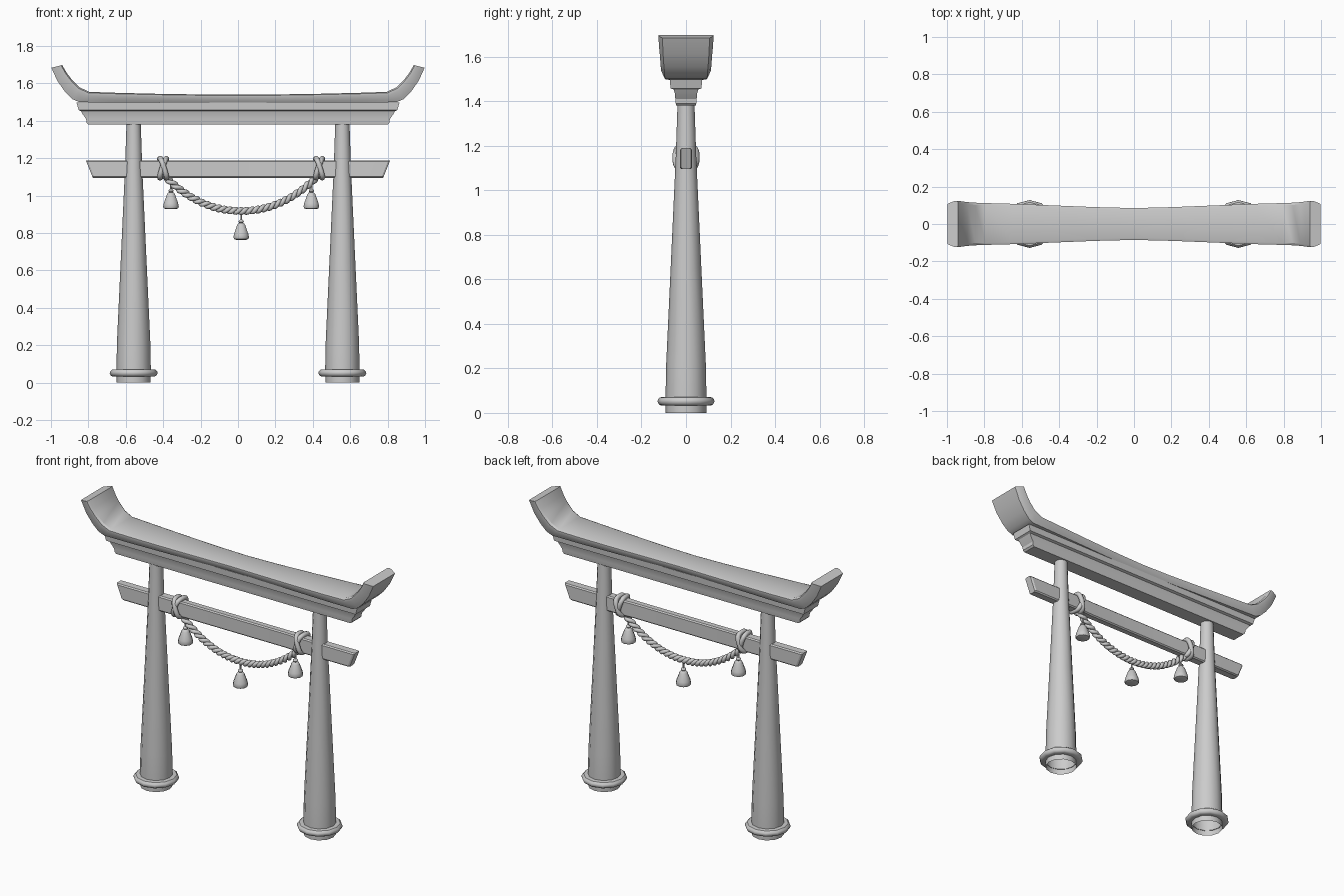
import bpy, bmesh, math
from mathutils import Vector

if "Cube" in bpy.data.objects:
    bpy.data.objects.remove(bpy.data.objects["Cube"])


def finish(name, bm, angle=40):
    bmesh.ops.recalc_face_normals(bm, faces=bm.faces)
    me = bpy.data.meshes.new(name)
    bm.to_mesh(me)
    bm.free()
    ob = bpy.data.objects.new(name, me)
    bpy.context.collection.objects.link(ob)
    bpy.ops.object.select_all(action='DESELECT')
    ob.select_set(True)
    bpy.context.view_layer.objects.active = ob
    bpy.ops.object.shade_smooth_by_angle(angle=math.radians(angle))
    return ob


def loft(name, rings, cap_start=True, cap_end=True, closed=False, angle=40):
    """Skin a list of closed cross-sections."""
    bm = bmesh.new()
    rows = [[bm.verts.new(p) for p in r] for r in rings]
    n = len(rows[0])
    pairs = list(zip(rows, rows[1:]))
    if closed:
        pairs.append((rows[-1], rows[0]))
    for a, b in pairs:
        for i in range(n):
            j = (i + 1) % n
            bm.faces.new((a[i], a[j], b[j], b[i]))
    if not closed:
        if cap_start:
            bm.faces.new(rows[0])
        if cap_end:
            bm.faces.new(rows[-1])
    return finish(name, bm, angle)


def lathe(name, profile, x, z, sides, **kw):
    rings = [[(x + r * math.sin(2 * math.pi * i / sides),
               r * math.cos(2 * math.pi * i / sides), z + h) for i in range(sides)]
             for r, h in profile]
    return loft(name, rings, **kw)


def tube(name, pts, radius, sides=8, closed=False):
    """Round tube along a list of points."""
    pts = [Vector(p) for p in pts]
    n = len(pts)
    rings, u = [], None
    for i, p in enumerate(pts):
        if closed:
            t = pts[(i + 1) % n] - pts[i - 1]
        else:
            t = pts[min(i + 1, n - 1)] - pts[max(i - 1, 0)]
        t.normalize()
        if u is None:
            u = t.orthogonal()
        u = (u - t * u.dot(t)).normalized()
        v = t.cross(u)
        rings.append([p + radius * (math.cos(a) * u + math.sin(a) * v)
                      for a in (2 * math.pi * k / sides for k in range(sides))])
    return loft(name, rings, closed=closed, angle=60)


# Upswept roof beam: top x, top z, bottom x, bottom z, half depth
half = [(0, 1.54, 0, 1.495, .085), (.2, 1.541, .2, 1.495, .09), (.45, 1.545, .45, 1.497, .10),
        (.65, 1.55, .68, 1.498, .108), (.795, 1.555, .848, 1.50, .112),
        (.848, 1.58, .885, 1.516, .114), (.89, 1.623, .923, 1.553, .117),
        (.915, 1.655, .965, 1.612, .121), (.94, 1.698, .998, 1.684, .124)]
stations = [(-a, b, -c, d, e) for a, b, c, d, e in half[:0:-1]] + half
rings = []
for xt, zt, xb, zb, hy in stations:
    side = [(0, hy - .018), (.2, hy - .012), (.7, hy), (.9, hy), (1, hy - .012)]
    loop = side + [(t, -y) for t, y in reversed(side)]
    rings.append([(xb + (xt - xb) * t, y, zb + (zt - zb) * t) for t, y in loop])
loft("roof_beam", rings, angle=30)

# Stepped moulding under the roof
steps = [(.80, .044, 1.38), (.81, .046, 1.39), (.812, .048, 1.41), (.83, .05, 1.435),
         (.84, .055, 1.452), (.852, .07, 1.458), (.863, .072, 1.497)]
loft("under_beam", [[(-x, -y, z), (x, -y, z), (x, y, z), (-x, y, z)] for x, y, z in steps], angle=25)

# Tie beam with slanted, chamfered ends
rings = []
for x, hy in [(-.795, .022), (-.785, .028), (-.42, .028), (-.34, .023),
              (.34, .023), (.42, .028), (.785, .028), (.795, .022)]:
    c, hz = .007, .047
    sec = [(hy, hz - c), (hy - c, hz), (c - hy, hz), (-hy, hz - c),
           (-hy, c - hz), (c - hy, -hz), (hy - c, -hz), (hy, c - hz)]
    slant = .4 * (1 if x > 0 else -1) if abs(x) > .7 else 0
    rings.append([(x + slant * dz, y, 1.142 + dz) for y, dz in sec])
loft("tie_beam", rings, angle=25)

# Pillars with foot rings
for s, tag in ((-1, "left"), (1, "right")):
    lathe("pillar_" + tag, [(.091, 0), (.092, .07), (.089, .22), (.069, .65), (.046, 1.15), (.038, 1.39)],
          s * .558, 0, 12, cap_start=False)
    lathe("foot_ring_" + tag, [(.088, .072), (.116, .07), (.126, .06), (.128, .05), (.122, .038), (.112, .033),
                               (.088, .034)], s * .558, 0, 12, closed=True)

# Sagging twisted rope
CX, SPAN = .017, .417


def rope_point(t):
    return Vector((CX + SPAN * t, 0, .918 + .195 * (.8 * t * t + .2 * abs(t) ** 3)))


for k in range(2):
    pts = []
    for i in range(121):
        t = -1 + i / 60
        p = rope_point(t)
        d = (rope_point(t + .01) - rope_point(t - .01)).normalized()
        n = Vector((-d.z, 0, d.x))
        a = 2 * math.pi * 7 * t + k * math.pi
        pts.append(p + .010 * (math.cos(a) * n + math.sin(a) * Vector((0, 1, 0))))
    tube("rope_strand_%d" % (k + 1), pts, .012)

# Crossed rope lashings around the tie beam
for s, tag in ((-1, "left"), (1, "right")):
    for d in (-1, 1):
        pts = []
        for i in range(28):
            a = 2 * math.pi * i / 28
            c, q = math.cos(a), math.sin(a)
            y = .044 * math.copysign(abs(c) ** .7, c)
            z = .052 * math.copysign(abs(q) ** .7, q)
            pts.append((CX + s * SPAN + d * .32 * z + d * .005 * c, y + d * .003, 1.147 + z))
        tube("lashing_%s_%s" % (tag, "a" if d < 0 else "b"), pts, .0145, closed=True)

# Hanging bells on short cords
bell = [(.028, 0), (.040, .004), (.044, .014), (.040, .032), (.023, .078), (.017, .087),
        (.010, .09), (.015, .096), (.013, .103), (.005, .108)]
for t, z, tag in ((-.9, .928, "left"), (0, .764, "middle"), (.9, .928, "right")):
    p = rope_point(t)
    lathe("bell_" + tag, bell, p.x, z, 10, angle=45)
    tube("bell_cord_" + tag, [(p.x, 0, z + .1), (p.x, 0, p.z)], .005, 6)
